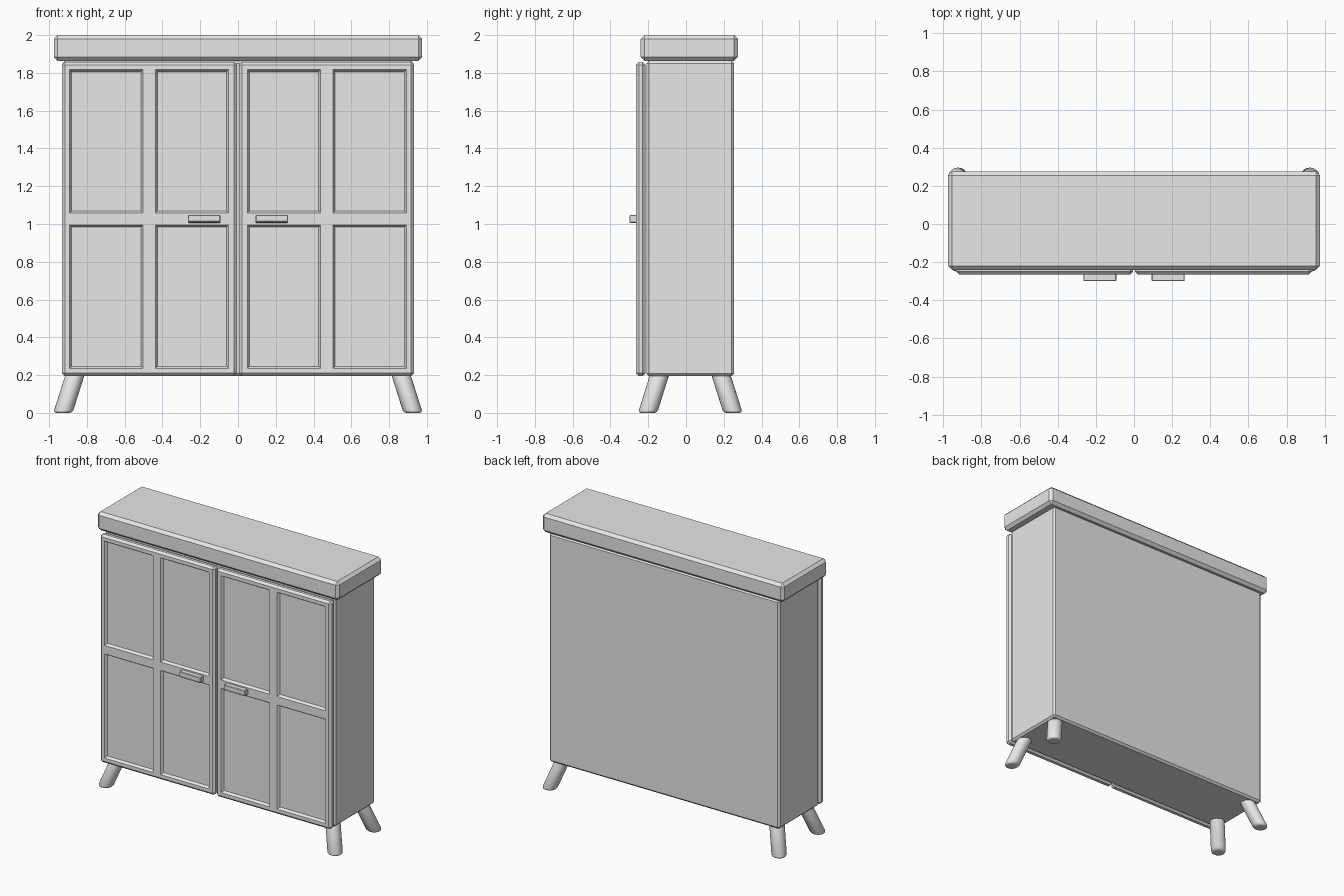
import bpy
import bmesh
from mathutils import Vector

if "Cube" in bpy.data.objects:
    bpy.data.objects.remove(bpy.data.objects["Cube"], do_unlink=True)

grey = bpy.data.materials.new("plain grey")
grey.use_nodes = True
grey.diffuse_color = (0.8, 0.8, 0.8, 1)
grey.node_tree.nodes["Principled BSDF"].inputs["Base Color"].default_value = (0.8, 0.8, 0.8, 1)


def finish(name, bm):
    bmesh.ops.recalc_face_normals(bm, faces=bm.faces)
    mesh = bpy.data.meshes.new(name)
    bm.to_mesh(mesh)
    bm.free()
    mesh.materials.append(grey)
    obj = bpy.data.objects.new(name, mesh)
    bpy.context.collection.objects.link(obj)
    return obj


def chamfered_box(low, high, chamfer):
    bm = bmesh.new()
    bmesh.ops.create_cube(bm, size=1)
    low, high = Vector(low), Vector(high)
    for v in bm.verts:
        v.co = (low + high) / 2 + v.co * (high - low)
    bmesh.ops.bevel(bm, geom=bm.edges[:], offset=chamfer, segments=1,
                    profile=0.5, affect='EDGES')
    bm.normal_update()
    return bm


def front_face(bm):
    return min(bm.faces, key=lambda f: f.calc_center_median().y)


# Cabinet carcass and overhanging top
finish("cabinet_body", chamfered_box((-0.93, -0.21, 0.195), (0.93, 0.255, 1.864), 0.014))
finish("cabinet_top", chamfered_box((-0.975, -0.24, 1.864), (0.975, 0.275, 2.0), 0.02))


def make_door(name, side):
    x0, x1 = sorted((side * 0.006, side * 0.932))
    bm = chamfered_box((x0, -0.265, 0.195), (x1, -0.214, 1.858), 0.015)
    columns = [(0.05, 0.438), (0.502, 0.892)]
    rows = [(0.235, 0.995), (1.057, 1.817)]
    # Score the front face along the panel borders
    cuts = [(Vector((side * x, 0, 0)), Vector((1, 0, 0))) for c in columns for x in c]
    cuts += [(Vector((0, 0, z)), Vector((0, 0, 1))) for r in rows for z in r]
    for point, normal in cuts:
        faces = [f for f in bm.faces if f.normal.y < -0.99]
        geom = set(faces)
        for f in faces:
            geom.update(f.edges, f.verts)
        bmesh.ops.bisect_plane(bm, geom=list(geom), plane_co=point, plane_no=normal)
        bm.normal_update()
    # Sink the four panels
    panels = []
    for f in bm.faces:
        c = f.calc_center_median()
        if (f.normal.y < -0.99 and any(a < side * c.x < b for a, b in columns)
                and any(a < c.z < b for a, b in rows)):
            panels.append(f)
    bmesh.ops.inset_individual(bm, faces=panels, thickness=0.016, depth=-0.018)
    finish(name, bm)


def make_handle(name, side):
    x0, x1 = sorted((side * 0.093, side * 0.265))
    bm = chamfered_box((x0, -0.3, 1.006), (x1, -0.262, 1.048), 0.004)
    bmesh.ops.inset_individual(bm, faces=[front_face(bm)], thickness=0.007, depth=0)
    bmesh.ops.inset_individual(bm, faces=[front_face(bm)], thickness=0.003, depth=-0.014)
    finish(name, bm)


def make_leg(name, foot, head, sides=24):
    # Splayed round leg with a softened foot
    bm = bmesh.new()
    foot, head = Vector(foot), Vector(head)
    profile = [(0, 0.036), (0.02, 0.045), (0.07, 0.051), (1.1, 0.051)]
    rings = []
    for t, radius in profile:
        ring = bmesh.ops.create_circle(bm, segments=sides, radius=radius)["verts"]
        for v in ring:
            v.co += foot.lerp(head, t)
        rings.append(ring)
    for a, b in zip(rings, rings[1:]):
        for i in range(sides):
            j = (i + 1) % sides
            bm.faces.new((a[i], a[j], b[j], b[i])).smooth = True
    bm.faces.new(rings[0])
    bm.faces.new(rings[-1])
    finish(name, bm)


for label, side in (("left", 1), ("right", -1)):
    make_door(label + "_door", side)
    make_handle(label + "_handle", side)
    make_leg("front_" + label + "_leg", (side * 0.927, -0.203, 0), (side * 0.865, -0.142, 0.195))
    make_leg("back_" + label + "_leg", (side * 0.927, 0.249, 0), (side * 0.865, 0.187, 0.195))
